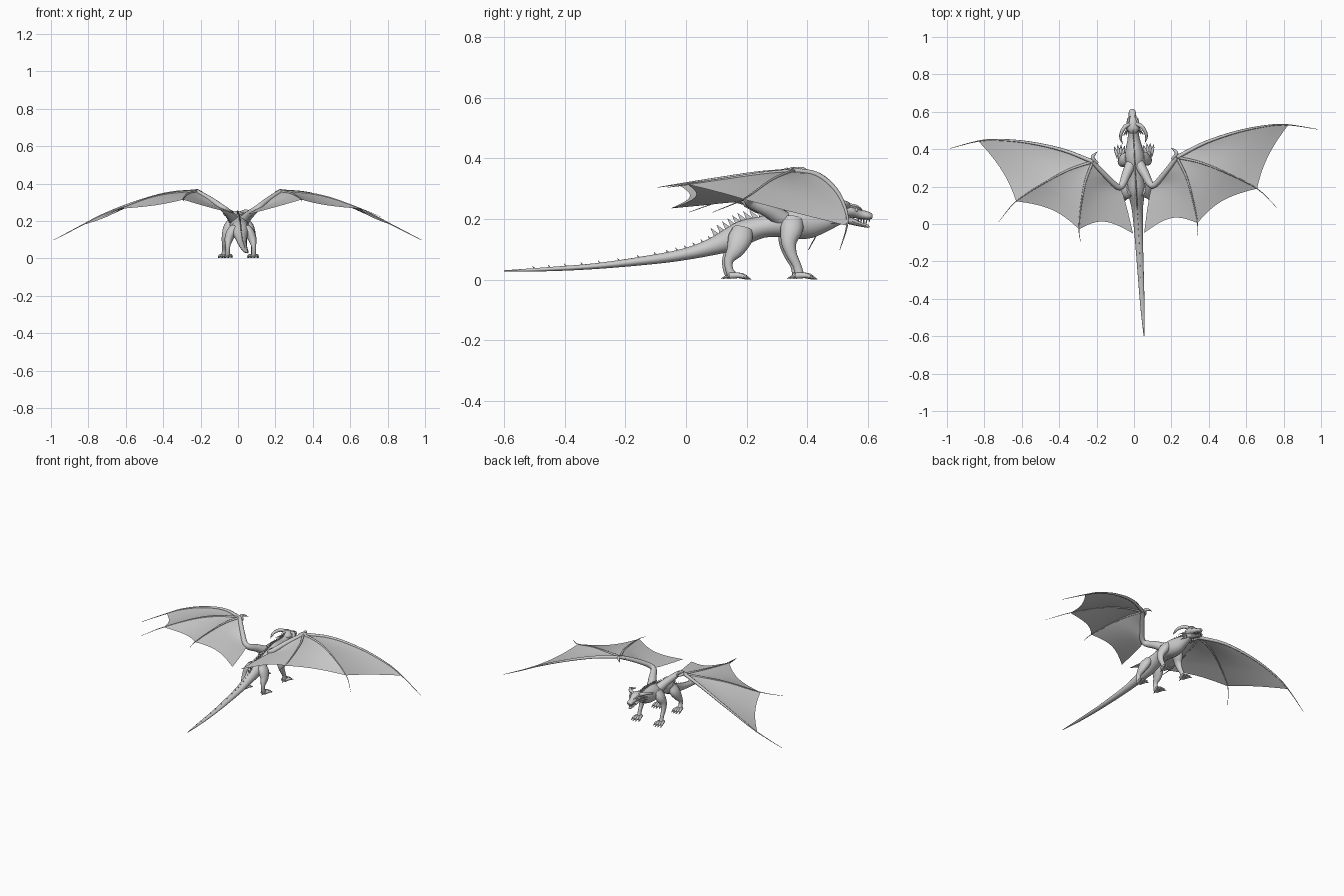
import bpy, bmesh, math
from mathutils import Vector, Matrix

if "Cube" in bpy.data.objects:
    bpy.data.objects.remove(bpy.data.objects["Cube"])

grey = bpy.data.materials.new("stone grey")
grey.use_nodes = True
colour = (0.6, 0.6, 0.6, 1)
grey.diffuse_color = colour
grey.node_tree.nodes["Principled BSDF"].inputs["Base Color"].default_value = colour

# The whole body is turned slightly about a point near the neck
pivot = Matrix.Translation((0, 0.42, 0))
POSE = pivot @ Matrix.Rotation(math.radians(3), 4, 'Z') @ pivot.inverted()


def smooth(points, steps):
    """Catmull-Rom samples through points of any dimension."""
    p = [Vector(q) for q in points]
    p = [p[0] * 2 - p[1]] + p + [p[-1] * 2 - p[-2]]
    out = []
    for a, b, c, d in zip(p, p[1:], p[2:], p[3:]):
        for i in range(steps):
            t = i / steps
            out.append((b * 2 + (c - a) * t + (a * 2 - b * 5 + c * 4 - d) * t ** 2
                        + (b * 3 - a - c * 3 + d) * t ** 3) / 2)
    return out + [p[-2]]


def finish(bm, name, mirrored=False):
    bmesh.ops.recalc_face_normals(bm, faces=bm.faces)
    mesh = bpy.data.meshes.new(name)
    bm.to_mesh(mesh)
    bm.free()
    mesh.materials.append(grey)
    ob = bpy.data.objects.new(name, mesh)
    bpy.context.collection.objects.link(ob)
    ob.matrix_world = POSE
    if mirrored:
        ob.modifiers.new("mirror", 'MIRROR').use_mirror_merge = False
    bpy.ops.object.select_all(action='DESELECT')
    ob.select_set(True)
    bpy.context.view_layer.objects.active = ob
    bpy.ops.object.shade_smooth_by_angle(angle=math.radians(50))
    return ob


def tube(bm, points, ref=(0, 0, 1), sides=12, steps=4):
    """Loft ellipses along (x, y, z, width, height) points."""
    path = smooth(points, steps)
    ref, rings = Vector(ref), []
    for i, q in enumerate(path):
        tangent = (path[min(i + 1, len(path) - 1)] - path[max(i - 1, 0)]).to_3d()
        side = tangent.cross(ref).normalized()
        up = side.cross(tangent).normalized()
        rw, rh = max(q[3], 0.0006), max(q[-1], 0.0006)
        ring = []
        for k in range(sides):
            a = math.tau * k / sides
            ring.append(bm.verts.new(q.to_3d() + side * rw * math.cos(a) + up * rh * math.sin(a)))
        rings.append(ring)
    for r, s in zip(rings, rings[1:]):
        for k in range(sides):
            j = (k + 1) % sides
            bm.faces.new((r[k], r[j], s[j], s[k]))
    bm.faces.new(rings[0])
    bm.faces.new(rings[-1])


def spike(bm, base, tip, r, ref=(0, 0, 1), flat=1.0, sides=6):
    base, tip = Vector(base), Vector(tip)
    tube(bm, [(*base, r * flat, r), (*tip, 0, 0)], ref, sides, 1)


# Torso, neck and tail in one loft
spine = [(-.6, .029, .002, .002), (-.45, .035, .011, .007), (-.285, .046, .016, .010),
         (-.1, .068, .021, .016), (0, .085, .025, .02), (.08, .107, .03, .028),
         (.14, .13, .04, .038), (.19, .155, .046, .041), (.25, .173, .043, .036),
         (.31, .182, .05, .043), (.36, .185, .053, .052), (.41, .187, .044, .05),
         (.46, .197, .032, .037), (.51, .213, .027, .028), (.54, .217, .02, .022)]
bm = bmesh.new()
tube(bm, [(0, *p) for p in spine], sides=18)
finish(bm, "body_and_tail")

# Row of crest spines leaning back along the neck, back and tail
bm = bmesh.new()
ridge = smooth(spine, 6)
for i, (y, z, w, h) in enumerate(ridge[4:-6:2]):
    top = z + h * 0.93
    size = 0.026 if .08 < y < .24 else 0.02 if y > .24 else 0.007 + 0.012 * max(0, y + .2)
    spike(bm, (0, y, top), (0, y - size * 0.8, top + size), size * 0.45, (0, 1, 0), 0.35)
finish(bm, "crest_spines")

# Head with open jaw
bm = bmesh.new()
tube(bm, [(0, .485, .222, .018, .015), (0, .51, .228, .033, .025), (0, .545, .227, .033, .023),
          (0, .575, .216, .021, .016), (0, .602, .21, .018, .013), (0, .614, .208, .010, .007)], sides=16)
finish(bm, "head")
bm = bmesh.new()
tube(bm, [(0, .515, .203, .024, .015), (0, .55, .191, .02, .011), (0, .58, .181, .014, .007),
          (0, .6, .176, .009, .005), (0, .604, .176, .003, .002)])
finish(bm, "lower_jaw")

bm = bmesh.new()
for i in range(5):
    y = .568 + i * .009
    x = .017 - i * .0018
    spike(bm, (x, y, .202), (x, y, .190), .003, (0, 1, 0))
    spike(bm, (x * .75, y - .01, .185), (x * .75, y - .01, .196), .003, (0, 1, 0))
finish(bm, "teeth", True)

# Horns, brows, cheek spikes and eyes
bm = bmesh.new()
tube(bm, [(.018, .535, .24, .011), (.045, .52, .25, .011), (.066, .485, .245, .009),
          (.068, .455, .233, .006), (.058, .428, .228, 0)], sides=8)
finish(bm, "horns", True)
bm = bmesh.new()
tube(bm, [(.014, .578, .23, .003), (.022, .56, .24, .007), (.028, .535, .245, .007), (.034, .51, .246, 0)], sides=6)
for z, out in ((.222, .055), (.206, .05), (.192, .04)):
    spike(bm, (.026, .515, z), (out, .475, z - .008), .008)
bmesh.ops.create_uvsphere(bm, u_segments=8, v_segments=6, radius=.006,
                          matrix=Matrix.Translation((.025, .56, .23)))
finish(bm, "brows_and_cheek_spikes", True)


# Legs with splayed, clawed toes
def leg(name, path, ankle):
    bm = bmesh.new()
    tube(bm, path, (0, 1, 0))
    x, y = ankle
    for spread in (-.024, -.008, .008, .024):
        reach = .046 - abs(spread) * .5
        knuckle = Vector((x + spread * .8, y + reach * .6, .014))
        end = Vector((x + spread, y + reach, .009))
        tube(bm, [(x + spread * .3, y - .012, .014, .011), (*knuckle, .0085), (*end, .006)], sides=8)
        spike(bm, end, end + Vector((spread * .15, .017, -.008)), .006)
    spike(bm, (x, y - .008, .014), (x, y - .034, .003), .008)
    finish(bm, name, True)


leg("hind_legs", [(.032, .185, .165, .022, .034), (.05, .175, .135, .027, .04), (.064, .16, .1, .022, .03),
                  (.069, .138, .066, .013, .016), (.07, .138, .035, .012, .013), (.07, .15, .011, .014, .016)],
    (.07, .152))
leg("front_legs", [(.034, .35, .2, .022, .034), (.055, .345, .165, .027, .037), (.071, .335, .125, .02, .026),
                   (.077, .343, .085, .014, .018), (.078, .362, .045, .011, .014), (.078, .37, .011, .014, .016)],
    (.078, .37))

# Wing bones: every finger fans from the wrist
wrist = (.225, .345, .358)
finger_1 = [wrist, (.38, .415, .345), (.56, .465, .295), (.72, .488, .233), (.83, .487, .178), (.985, .455, .098)]
finger_2 = [wrist, (.35, .31, .35), (.48, .25, .325), (.645, .155, .265), (.745, .048, .222)]
finger_3 = [wrist, (.27, .24, .35), (.3, .11, .332), (.317, -.012, .314), (.313, -.078, .304)]
arm = [wrist, (.155, .262, .315), (.088, .2, .265), (.058, .1, .25), (.03, -.05, .235)]

bm = bmesh.new()
for path, r in ((finger_1, .011), (finger_2, .0075), (finger_3, .0075)):
    tube(bm, [(*p, r * (1 - .9 * i / (len(path) - 1))) for i, p in enumerate(path)], sides=8)
tube(bm, [(.2, .335, .352, .008), (.225, .365, .362, .01), (.212, .385, .358, .006), (.196, .397, .348, 0)], sides=8)
finish(bm, "wing_fingers", True)
bm = bmesh.new()
tube(bm, [(.02, .325, .195, .03), (.05, .265, .23, .024), (*arm[2], .017), (*arm[1], .014), (*wrist, .012)])
finish(bm, "wing_arms", True)


# Membranes: scalloped sheets stretched between neighbouring bones
def membrane(bm, edge_a, edge_b, scallop, sag, n=16):
    a, b = smooth(edge_a, 12), smooth(edge_b, 12)
    root = Vector(wrist)
    rows = []
    for i in range(n + 1):
        t = i / n
        pa, pb = a[round(t * (len(a) - 1))], b[round(t * (len(b) - 1))]
        row = []
        for k in range(n + 1):
            s = k / n
            bow = 4 * s * (1 - s) * t
            p = pa.lerp(pb, s)
            p = p.lerp(root, scallop * bow) - Vector((0, 0, sag * bow))
            row.append(bm.verts.new(p))
        rows.append(row)
    for r, q in zip(rows, rows[1:]):
        for k in range(n):
            bm.faces.new((r[k], r[k + 1], q[k + 1], q[k]))
    bmesh.ops.remove_doubles(bm, verts=rows[0], dist=1e-6)


bm = bmesh.new()
membrane(bm, finger_1[:-1], finger_2[:-1], .05, .008)
membrane(bm, finger_2[:-1], finger_3[:-1], .10, .012)
membrane(bm, finger_3[:-1], arm, .14, .012)
finish(bm, "wing_membranes", True)
